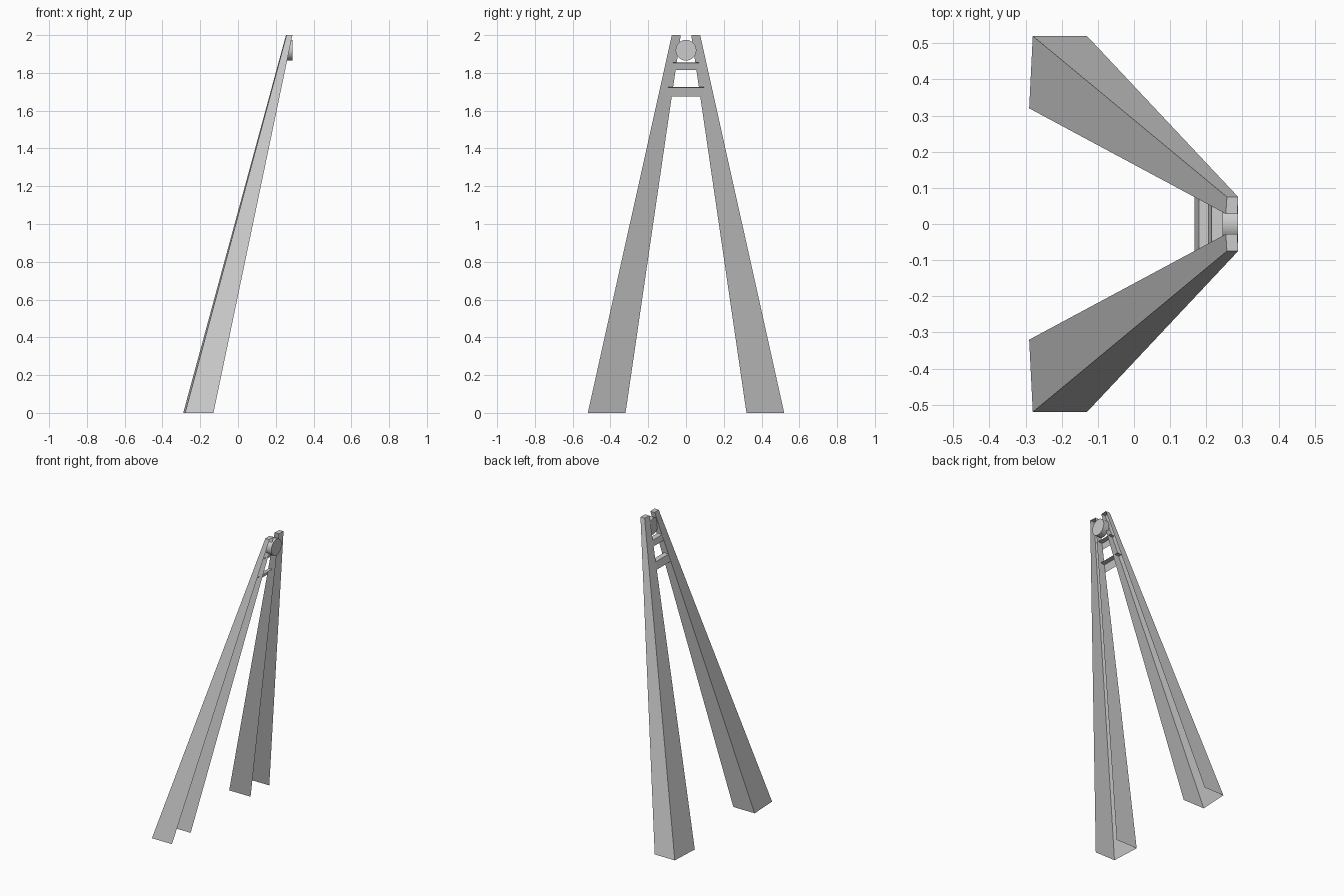
import bpy, bmesh, math
from mathutils import Vector

cube = bpy.data.objects.get("Cube")
if cube:
    bpy.data.objects.remove(cube, do_unlink=True)

# One plain metal for everything
metal = bpy.data.materials.new("grey_metal")
metal.use_nodes = True
GREY = (0.6, 0.6, 0.6, 1)
metal.diffuse_color = GREY
metal.node_tree.nodes["Principled BSDF"].inputs["Base Color"].default_value = GREY


def finish(name, bm):
    mesh = bpy.data.meshes.new(name)
    bm.to_mesh(mesh)
    bm.free()
    mesh.materials.append(metal)
    obj = bpy.data.objects.new(name, mesh)
    bpy.context.collection.objects.link(obj)
    return obj


def sheet(name, sections, cap=False):
    """Join two open profiles with thin sheet faces."""
    bm = bmesh.new()
    low, high = [[bm.verts.new(p) for p in s] for s in sections]
    for i in range(len(low) - 1):
        bm.faces.new((low[i], low[i + 1], high[i + 1], high[i]))
    if cap:
        bm.faces.new(high)
    return finish(name, bm)


def back_x(z):
    """Depth of the leaning rear plane at a height."""
    return -0.285 + 0.27 * z


# Tapered channel legs, open towards +x
for side, label in ((1, "back"), (-1, "front")):
    foot = [(-0.13, 0.32 * side, 0), (-0.29, 0.32 * side, 0),
            (-0.28, 0.52 * side, 0), (-0.13, 0.52 * side, 0)]
    top = [(0.286, 0.028 * side, 2), (0.254, 0.028 * side, 2),
           (0.257, 0.075 * side, 2), (0.288, 0.075 * side, 2)]
    if side > 0:
        foot.reverse()
        top.reverse()
    sheet(label + "_leg", [foot, top], cap=True)

# Angle-section crossbars: leaning plate with a flange along its top
for label, z0, z1, half in (("lower", 1.675, 1.722, 0.095),
                            ("upper", 1.815, 1.852, 0.068)):
    ends = [[(back_x(z0), y, z0), (back_x(z1), y, z1),
             (back_x(z1) + 0.03, y, z1 + 0.004)] for y in (-half, half)]
    sheet(label + "_crossbar", ends)

# Round pulley between the leg tops, axle along x
bpy.ops.mesh.primitive_cylinder_add(vertices=24, radius=0.055, depth=0.043,
                                    location=(0.2665, 0, 1.92),
                                    rotation=(0, math.pi / 2, 0))
pulley = bpy.context.object
pulley.name = "pulley"
pulley.data.materials.append(metal)
bpy.ops.object.shade_smooth_by_angle(angle=math.radians(40))
